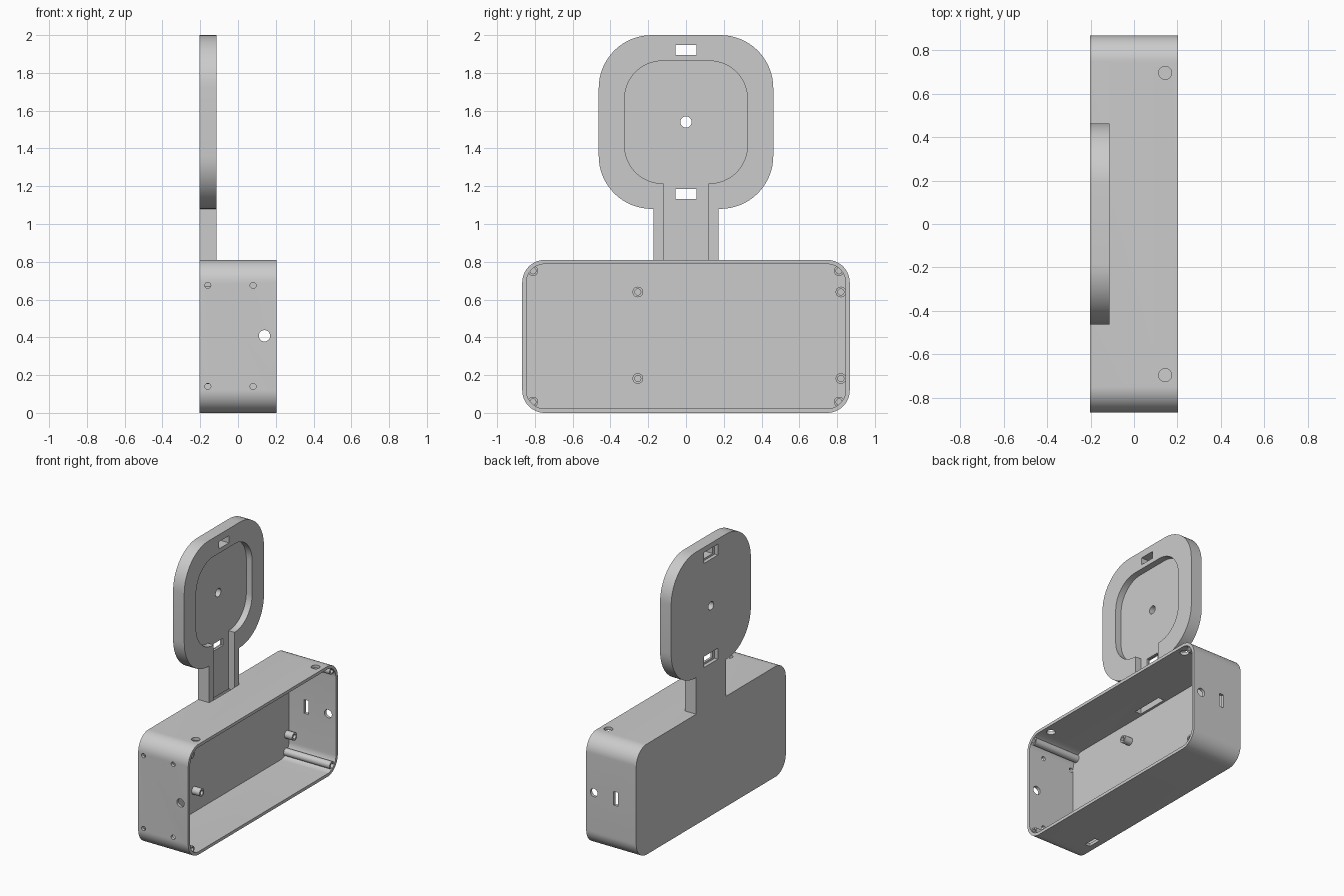
import bpy, bmesh, math

if "Cube" in bpy.data.objects:
    bpy.data.objects.remove(bpy.data.objects["Cube"], do_unlink=True)

grey = bpy.data.materials.new("plain_grey")
grey.use_nodes = True
grey.diffuse_color = (0.6, 0.6, 0.6, 1)
grey.node_tree.nodes["Principled BSDF"].inputs["Base Color"].default_value = (0.6, 0.6, 0.6, 1)


def rounded(u0, u1, v0, v1, r=0.0, tail=None):
    """Rounded rectangle; tail=(half width, bottom) hangs a stem from its lower edge."""
    seg = 16 if r else 0
    corners = [(u0 + r, v0 + r, 180), (u1 - r, v0 + r, 270),
               (u1 - r, v1 - r, 0), (u0 + r, v1 - r, 90)]
    pts = []
    for i, (cu, cv, start) in enumerate(corners):
        for k in range(seg + 1):
            a = math.radians(start + 90 * k / max(seg, 1))
            pts.append((cu + r * math.cos(a), cv + r * math.sin(a)))
        if i == 0 and tail:
            w, b = tail
            pts += [(-w, v0), (-w, b), (w, b), (w, v0)]
    return pts


def circle(u, v, r, n=32):
    return [(u + r * math.cos(math.tau * k / n), v + r * math.sin(math.tau * k / n))
            for k in range(n)]


def prism(name, pts, axis, lo, hi):
    """Extrude a profile along an axis; the profile lies in the other two axes."""
    def place(p, h):
        co = list(p)
        co.insert("xyz".index(axis), h)
        return co
    bm = bmesh.new()
    face = bm.faces.new([bm.verts.new(place(p, lo)) for p in pts])
    top = bmesh.ops.extrude_face_region(bm, geom=[face])["geom"]
    for v in top:
        if isinstance(v, bmesh.types.BMVert):
            v.co["xyz".index(axis)] = hi
    bmesh.ops.recalc_face_normals(bm, faces=bm.faces)
    mesh = bpy.data.meshes.new(name)
    bm.to_mesh(mesh)
    bm.free()
    mesh.materials.append(grey)
    obj = bpy.data.objects.new(name, mesh)
    bpy.context.collection.objects.link(obj)
    return obj


def activate(obj):
    bpy.ops.object.select_all(action="DESELECT")
    obj.select_set(True)
    bpy.context.view_layer.objects.active = obj


def cut(obj, pts, axis, lo, hi):
    cutter = prism("cutter", pts, axis, lo, hi)
    cutter.hide_render = True
    activate(obj)
    mod = obj.modifiers.new("cut", "BOOLEAN")
    mod.operation, mod.solver, mod.object = "DIFFERENCE", "EXACT", cutter
    bpy.ops.object.modifier_apply(modifier=mod.name)
    bpy.data.objects.remove(cutter, do_unlink=True)


def finish(obj):
    activate(obj)
    bpy.ops.object.shade_smooth_by_angle(angle=math.radians(30))


BACK, OPEN = -0.203, 0.203      # closed and open sides of the case
INNER = -0.178                  # inside of the closed wall
HEAD_FACE, FLOOR = -0.113, -0.16
HALF, TOP, WALL = 0.867, 0.81, 0.022

# Case: open rounded tray
case = prism("case", rounded(-HALF, HALF, 0, TOP, 0.12), "x", BACK, OPEN)
cut(case, rounded(-HALF + WALL, HALF - WALL, WALL, TOP - WALL, 0.098), "x", INNER, 0.3)

# Cable holes in both ends, screw holes in the front end, slot in the back end
cut(case, circle(0.14, 0.408, 0.03), "y", -1, 1)
for x in (-0.16, 0.08):
    for z in (0.14, 0.675):
        cut(case, circle(x, z, 0.016, 20), "y", -1, -0.8)
cut(case, rounded(-0.055, -0.02, 0.36, 0.46), "y", 0.8, 1)

# Button holes in the top, cable slot below the stem, slot in the bottom
for y in (-0.695, 0.695):
    cut(case, circle(0.143, y, 0.03), "z", 0.75, 0.9)
cut(case, rounded(FLOOR, HEAD_FACE, -0.12, 0.12), "z", 0.75, 0.9)
cut(case, rounded(-0.16, -0.12, -0.65, -0.55), "z", -0.1, 0.05)
finish(case)

# Corner screw posts
for y in (-0.81, 0.81):
    for z in (0.058, 0.752):
        post = prism("corner_post", circle(y, z, 0.027), "x", INNER - 0.005, 0.195)
        cut(post, circle(y, z, 0.016, 20), "x", 0.0, 0.3)
        finish(post)

# Board standoffs
for y in (-0.255, 0.82):
    for z in (0.182, 0.64):
        standoff = prism("standoff", circle(y, z, 0.028), "x", INNER - 0.005, -0.115)
        cut(standoff, circle(y, z, 0.016, 20), "x", INNER + 0.002, 0)
        finish(standoff)

# Upright head with stem, recessed pad and cable channel
head = prism("head_and_stem", rounded(-0.462, 0.462, 1.08, 2.0, 0.28, (0.172, TOP)),
             "x", BACK, HEAD_FACE)
cut(head, rounded(-0.325, 0.325, 1.215, 1.863, 0.2, (0.12, 0.7)), "x", FLOOR, 0)
cut(head, circle(0, 1.54, 0.03), "x", -0.3, 0)
for z in (1.922, 1.158):
    cut(head, rounded(-0.056, 0.056, z - 0.026, z + 0.026), "x", -0.3, 0)
    cut(head, rounded(-0.08, 0.08, z - 0.04, z + 0.04), "x", -0.3, -0.177)
finish(head)
